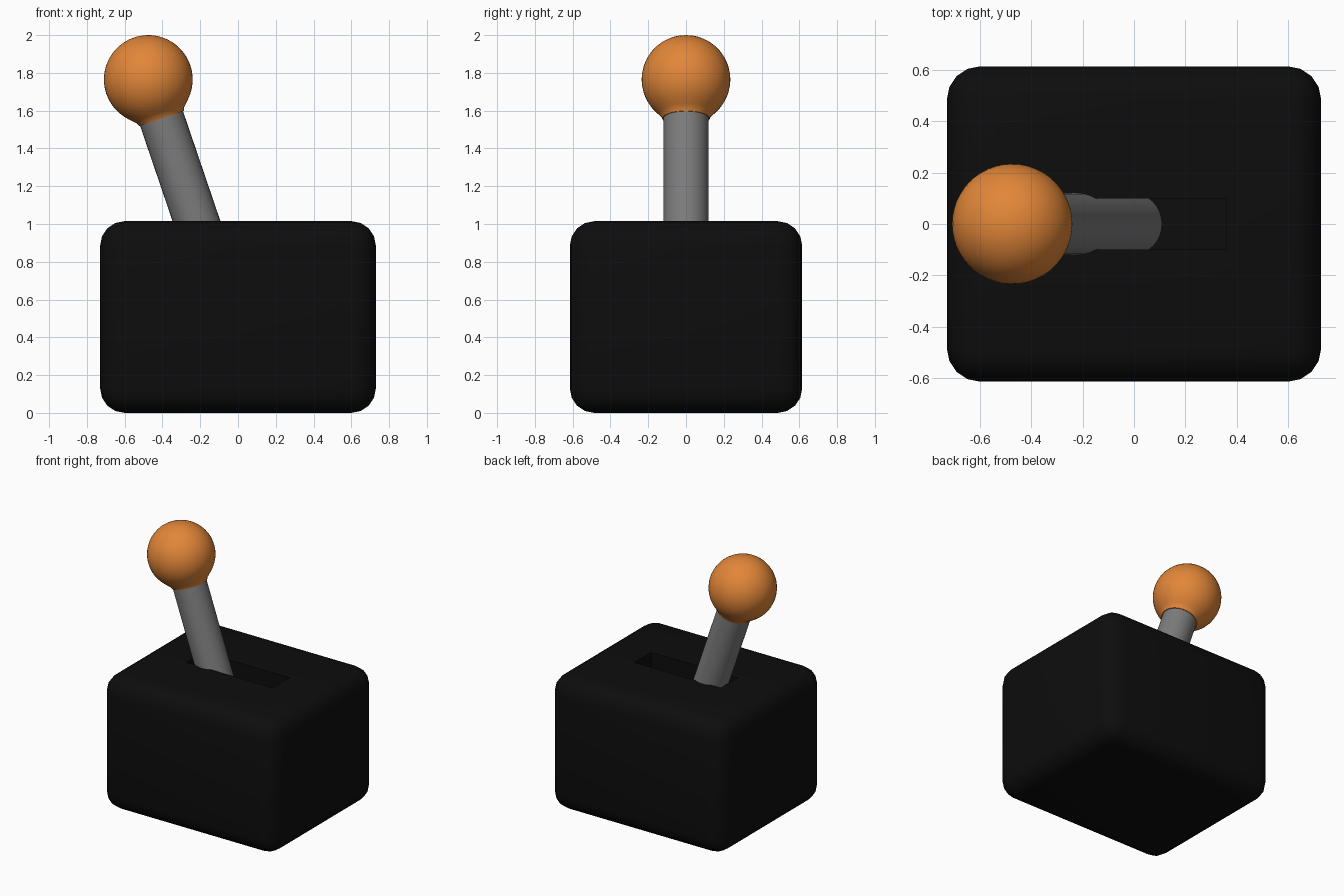
import bpy, bmesh
from math import sin, cos, pi, radians
from mathutils import Matrix, Vector

if "Cube" in bpy.data.objects:
    bpy.data.objects.remove(bpy.data.objects["Cube"], do_unlink=True)


def material(name, color, roughness=0.5):
    mat = bpy.data.materials.new(name)
    mat.use_nodes = True
    mat.diffuse_color = (*color, 1)
    shader = mat.node_tree.nodes["Principled BSDF"]
    shader.inputs["Base Color"].default_value = (*color, 1)
    shader.inputs["Roughness"].default_value = roughness
    return mat


def finish(bm, name, mat, matrix=None):
    if matrix is not None:
        bm.transform(matrix)
    bmesh.ops.recalc_face_normals(bm, faces=bm.faces)
    mesh = bpy.data.meshes.new(name)
    bm.to_mesh(mesh)
    bm.free()
    mesh.materials.append(mat)
    obj = bpy.data.objects.new(name, mesh)
    bpy.context.collection.objects.link(obj)
    bpy.ops.object.select_all(action="DESELECT")
    obj.select_set(True)
    bpy.context.view_layer.objects.active = obj
    bpy.ops.object.shade_smooth_by_angle(angle=radians(35))
    return obj


def lathe(profile, steps=40):
    """Spin (radius, height) points around z."""
    bm = bmesh.new()
    verts = [bm.verts.new((r, 0, z)) for r, z in profile]
    edges = [bm.edges.new(pair) for pair in zip(verts, verts[1:])]
    bmesh.ops.spin(bm, geom=verts + edges, axis=(0, 0, 1), cent=(0, 0, 0),
                   angle=2 * pi, steps=steps)
    bmesh.ops.remove_doubles(bm, verts=bm.verts, dist=0.0005)
    return bm


black = material("black housing", (0.004, 0.004, 0.004))
grey = material("grey metal", (0.2, 0.2, 0.2))
orange = material("orange knob", (0.76, 0.24, 0.04))

# Housing: rounded box with a slot sunk into the top
width, depth, height = 1.46, 1.23, 1.015
slot_x, slot_y, slot_floor = 0.36, 0.1, 0.38
bm = bmesh.new()
bmesh.ops.create_cube(bm, size=1)
bmesh.ops.scale(bm, vec=(width, depth, height), verts=bm.verts)
bmesh.ops.translate(bm, vec=(0, 0, height / 2), verts=bm.verts)
bmesh.ops.bevel(bm, geom=list(bm.edges), offset=0.13, segments=4,
                profile=0.5, affect="EDGES", clamp_overlap=True)
bm.normal_update()
top = max(bm.faces, key=lambda f: f.calc_center_median().z + f.normal.z)
bmesh.ops.inset_region(bm, faces=[top], thickness=0.1)
for v in top.verts:
    v.co.x = slot_x if v.co.x > 0 else -slot_x
    v.co.y = slot_y if v.co.y > 0 else -slot_y
slot = bmesh.ops.extrude_face_region(bm, geom=[top])["geom"]
for v in slot:
    if isinstance(v, bmesh.types.BMVert):
        v.co.z = slot_floor
if top.is_valid:
    bmesh.ops.delete(bm, geom=[top], context="FACES_ONLY")
finish(bm, "housing", black)

# Lever frame: origin at the knob centre, tilted towards -x
tilt = Matrix.Translation(Vector((-0.475, 0, 1.765))) @ Matrix.Rotation(radians(-18.8), 4, "Y")

# Shaft
finish(lathe([(0, -1.46), (0.12, -1.46), (0.12, -0.15), (0, -0.15)], 32),
       "lever_shaft", grey, tilt)

# Knob: ball with a short flared collar
radius, rings = 0.235, 18
ball = [(radius * sin(a), radius * cos(a))
        for a in (radians(135) * i / rings for i in range(rings + 1))]
collar = [(0.148, -0.185), (0.133, -0.2), (0.125, -0.218), (0.1, -0.218)]
finish(lathe(ball + collar, 48), "lever_knob", orange, tilt)
